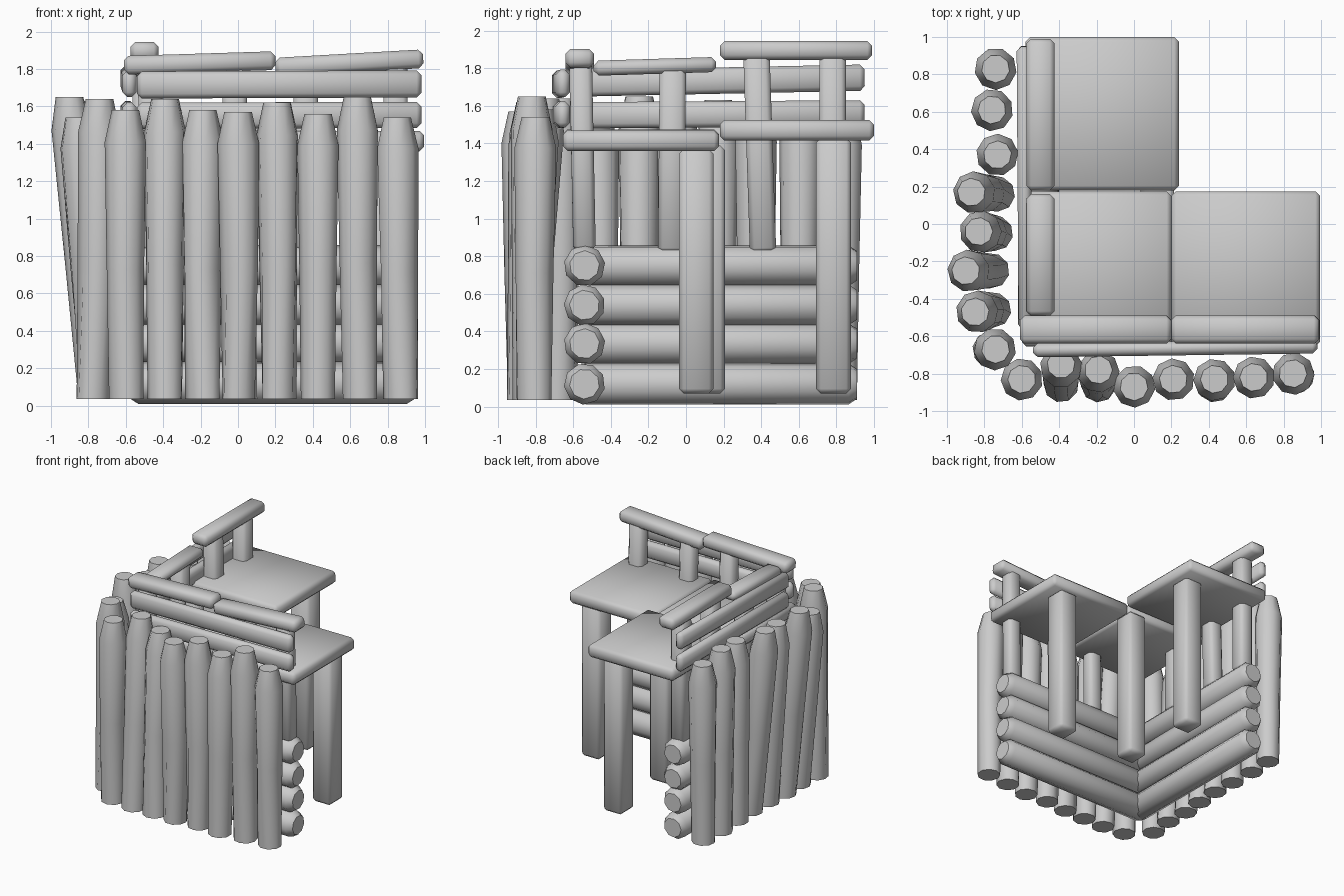
import bpy, bmesh, math, random
from mathutils import Vector, Matrix

if "Cube" in bpy.data.objects:
    bpy.data.objects.remove(bpy.data.objects["Cube"])

random.seed(4)


def finish(name, bm, angle):
    bmesh.ops.recalc_face_normals(bm, faces=bm.faces)
    me = bpy.data.meshes.new(name)
    bm.to_mesh(me)
    bm.free()
    ob = bpy.data.objects.new(name, me)
    bpy.context.collection.objects.link(ob)
    bpy.ops.object.select_all(action='DESELECT')
    ob.select_set(True)
    bpy.context.view_layer.objects.active = ob
    bpy.ops.object.shade_smooth_by_angle(angle=math.radians(angle))
    return ob


def trunk(name, p0, p1, profile, sides=9, twist=0.0):
    """Round timber from p0 to p1; profile = (fraction, radius) pairs."""
    p0, p1 = Vector(p0), Vector(p1)
    d = p1 - p0
    if abs(d.z) > 0.5 * d.length:      # upright: keep rings level
        u, v = Vector((1, 0, 0)), Vector((0, 1, 0))
    else:
        u = Vector((0, 0, 1))
        v = d.normalized().cross(u)
    start = random.uniform(0, math.tau)
    bm = bmesh.new()
    rings = []
    for t, r in profile:
        c = p0 + d * t
        a0 = start + twist * min(t / 0.5, 1)
        rings.append([bm.verts.new(c + r * (math.cos(a0 + math.tau * i / sides) * u +
                                            math.sin(a0 + math.tau * i / sides) * v))
                      for i in range(sides)])
    for a, b in zip(rings, rings[1:]):
        for i in range(sides):
            j = (i + 1) % sides
            bm.faces.new((a[i], a[j], b[j], b[i]))
    bm.faces.new(rings[0])
    bm.faces.new(rings[-1])
    return finish(name, bm, 48)


def bar(name, p0, p1, w, h, bevel=0.025):
    """Bevelled timber from p0 to p1; w is sideways, h is up (or along y if upright)."""
    p0, p1 = Vector(p0), Vector(p1)
    d = p1 - p0
    x = d.normalized()
    up = Vector((0, 1, 0)) if abs(x.z) > 0.7 else Vector((0, 0, 1))
    y = up.cross(x).normalized()
    z = x.cross(y)
    m = Matrix((x, y, z)).transposed().to_4x4()
    m.translation = (p0 + p1) / 2
    bm = bmesh.new()
    bmesh.ops.create_cube(bm, size=1)
    bmesh.ops.scale(bm, vec=(d.length, w, h), verts=bm.verts)
    bmesh.ops.bevel(bm, geom=bm.edges[:], offset=bevel, segments=1, affect='EDGES')
    bmesh.ops.transform(bm, matrix=m, verts=bm.verts)
    return finish(name, bm, 50)


# Palisade stakes: base x, base y, top x, top y, top z
front_stakes = [(-.60, -.84, -.60, -.83, 1.58), (-.39, -.86, -.39, -.75, 1.64),
                (-.19, -.86, -.19, -.78, 1.58), (.01, -.86, .00, -.87, 1.57),
                (.22, -.84, .21, -.83, 1.62), (.43, -.86, .43, -.83, 1.56),
                (.65, -.83, .64, -.82, 1.65), (.87, -.81, .85, -.80, 1.54)]
left_stakes = [(-.77, -.67, -.74, -.67, 1.64), (-.75, -.46, -.85, -.47, 1.54),
               (-.76, -.25, -.90, -.25, 1.65), (-.74, -.05, -.83, -.04, 1.60),
               (-.73, .16, -.87, .17, 1.63), (-.74, .37, -.73, .37, 1.58),
               (-.75, .60, -.76, .61, 1.61), (-.74, .82, -.74, .83, 1.56)]
stake_profile = [(0, .094), (.45, .102), (.89, .113), (1, .075)]
for row, stakes in (("front", front_stakes), ("left", left_stakes)):
    for i, (bx, by, tx, ty, tz) in enumerate(stakes):
        trunk(f"{row}_stake_{i}", (bx, by, .035), (tx, ty, tz), stake_profile,
              twist=random.uniform(-.5, .5))

# Stacked horizontal logs behind the stakes
log_profile = [(0, .08), (.03, .11), (.97, .11), (1, .08)]
for i, z in enumerate((.12, .335, .54, .75)):
    trunk(f"front_log_{i}", (-.58, -.54, z), (.95, -.54, z), log_profile)
    trunk(f"left_log_{i}", (-.51, -.58, z), (-.51, .91, z), log_profile)

# Three walkway platforms: x range, y centre, y size, z centre
for name, x0, x1, yc, ys, z in (("corner_platform", -.60, .20, -.24, .83, 1.42),
                                ("right_platform", .20, .995, -.24, .83, 1.415),
                                ("back_platform", -.58, .24, .59, .82, 1.47)):
    bar(name, (x0, yc, z), (x1, yc, z), ys, .11)

# Platform legs
for name, x, y, top in (("corner_leg", .125, .115, 1.39), ("right_leg", .81, .055, 1.37),
                        ("back_leg", .09, .785, 1.43)):
    bar(name, (x, y, .07), (x, y, top), .18, .185)

# Rail posts, running from the log wall up to the top rails
for i, (x, top) in enumerate(((-.47, 1.81), (-.02, 1.82), (.36, 1.81), (.84, 1.84))):
    bar(f"front_post_{i}", (x + .01, -.54, .83), (x, -.56, top), .13, .12)
for i, (yb, yt, top) in enumerate(((-.08, -.07, 1.81), (.41, .375, 1.87), (.78, .78, 1.87))):
    bar(f"left_post_{i}", (-.50, yb, .82), (-.50, yt, top), .13, .14)

# Top hand rails
bar("front_rail_corner", (-.61, -.565, 1.82), (.20, -.565, 1.845), .15, .10)
bar("front_rail_right", (.20, -.565, 1.81), (.99, -.565, 1.855), .15, .10)
bar("left_rail_corner", (-.50, -.49, 1.80), (-.50, .16, 1.82), .15, .08)
bar("left_rail_back", (-.50, .18, 1.895), (-.50, .99, 1.895), .15, .10)

# Side planks below the hand rails
bar("front_plank_upper", (-.54, -.675, 1.715), (.98, -.655, 1.72), .075, .145)
bar("front_plank_lower", (-.54, -.675, 1.55), (.98, -.655, 1.555), .075, .14)
bar("left_plank_upper", (-.58, -.53, 1.72), (-.59, .95, 1.75), .075, .14)
bar("left_plank_lower", (-.58, -.53, 1.55), (-.59, .95, 1.56), .075, .14)
